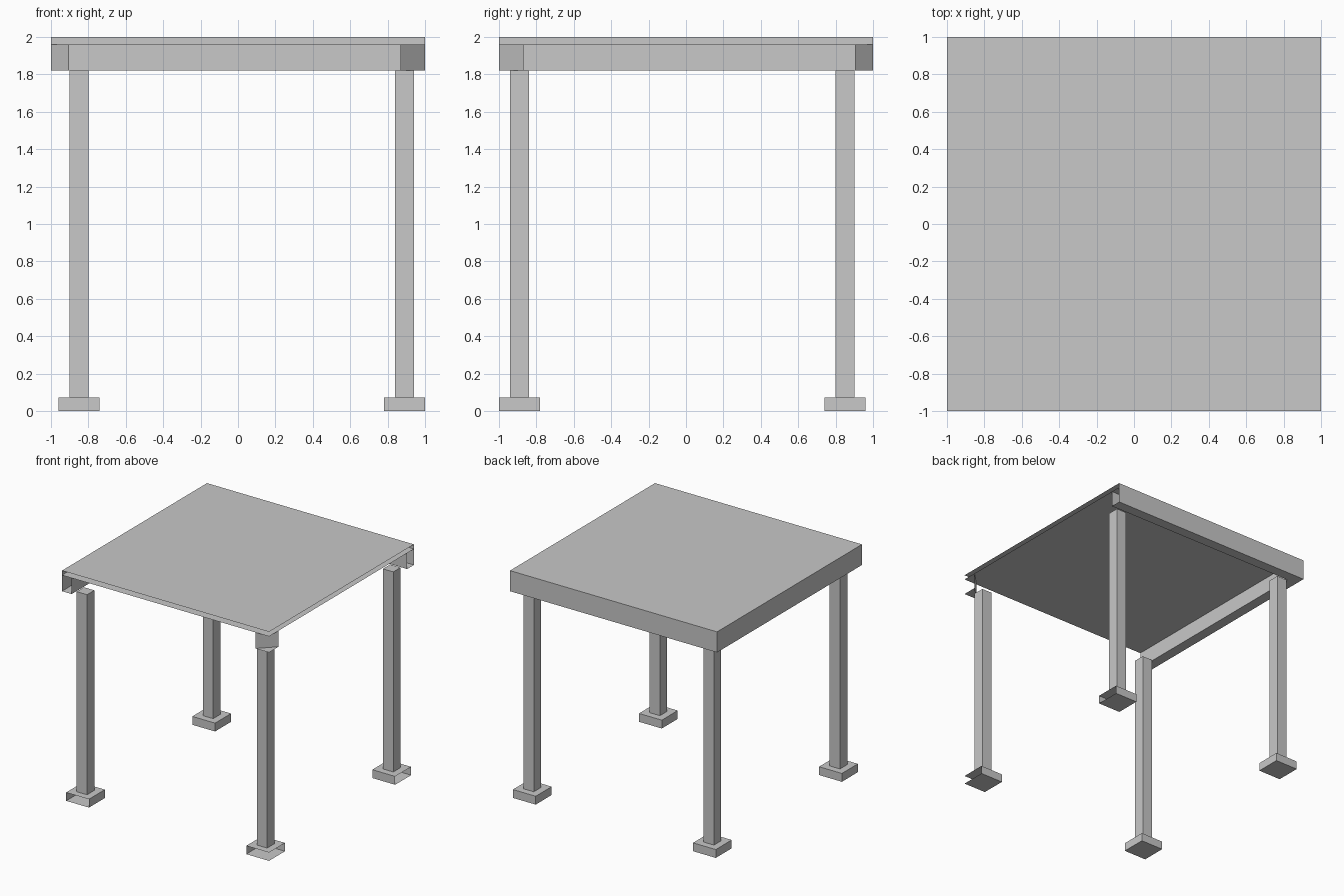
import bpy, bmesh

cube = bpy.data.objects.get("Cube")
if cube:
    bpy.data.objects.remove(cube, do_unlink=True)

grey = bpy.data.materials.new("light_grey")
grey.use_nodes = True
colour = (0.58, 0.58, 0.58, 1)
grey.diffuse_color = colour
grey.node_tree.nodes["Principled BSDF"].inputs["Base Color"].default_value = colour

EDGE = 1.0


def is_open(a, b):
    """Sides on the right and front boundary planes are left open."""
    on_right = min(a[0], b[0]) > EDGE - 0.001
    on_front = max(a[1], b[1]) < -EDGE + 0.001
    return on_right or on_front


def prism(name, outline, z0, z1, top=True, bottom=True, skip=()):
    """Upright prism from a counter-clockwise outline."""
    bm = bmesh.new()
    low = [bm.verts.new((x, y, z0)) for x, y in outline]
    high = [bm.verts.new((x, y, z1)) for x, y in outline]
    n = len(outline)
    for i in range(n):
        j = (i + 1) % n
        if i not in skip and not is_open(outline[i], outline[j]):
            bm.faces.new((low[i], low[j], high[j], high[i]))
    if top:
        bm.faces.new(high)
    if bottom:
        bm.faces.new(low[::-1])
    mesh = bpy.data.meshes.new(name)
    bm.to_mesh(mesh)
    bm.free()
    mesh.materials.append(grey)
    obj = bpy.data.objects.new(name, mesh)
    bpy.context.collection.objects.link(obj)
    return obj


def square(cx, cy, half):
    return [(cx - half, cy - half), (cx + half, cy - half),
            (cx + half, cy + half), (cx - half, cy + half)]


FOOT_TOP, BEAM_LOW, SLAB_LOW, SLAB_TOP = 0.073, 1.82, 1.96, 2.0

# Legs standing on square footings
for side, x in (("right", -0.85), ("left", 0.89)):
    for end, y in (("front", -0.89), ("back", 0.85)):
        prism(f"{end}_{side}_footing", square(x, y, 0.11), 0, FOOT_TOP)
        prism(f"{end}_{side}_leg", square(x, y, 0.05), FOOT_TOP, BEAM_LOW, bottom=False)

# Roof slab
prism("roof_slab", square(0, 0, EDGE), SLAB_LOW, SLAB_TOP)

# Two edge beams meeting in a mitre at the back
inner = EDGE - 0.093
prism("side_beam", [(-EDGE, -EDGE), (-inner, -EDGE), (-inner, inner), (-EDGE, EDGE)],
      BEAM_LOW, SLAB_LOW, top=False)
prism("back_beam", [(-inner, inner), (EDGE, inner), (EDGE, EDGE), (-EDGE, EDGE)],
      BEAM_LOW, SLAB_LOW, top=False, skip=(3,))

# Diagonal corner block at the front
cut = EDGE - 0.13
prism("corner_block", [(cut, -EDGE), (EDGE, -EDGE), (EDGE, -cut)],
      BEAM_LOW, SLAB_LOW, top=False)
